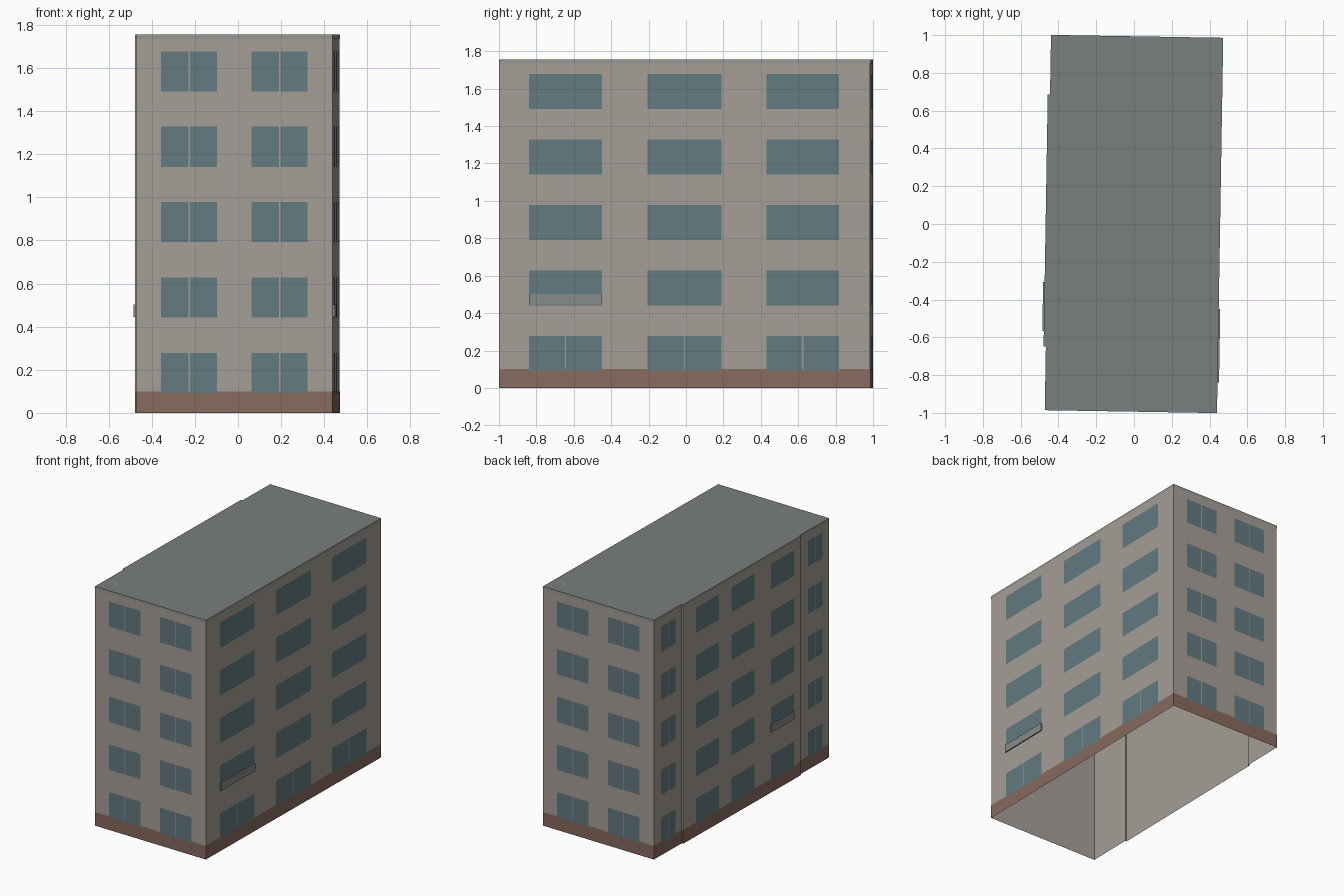
import bpy, math
from mathutils import Vector

if "Cube" in bpy.data.objects:
    bpy.data.objects.remove(bpy.data.objects["Cube"])

W, L, H = 0.455, 0.9925, 1.755        # half width, half length, height
STEP, Y0, Y1 = 0.012, -0.655, 0.678   # shallow projecting bay on the left side
TURN = math.radians(-0.95)            # whole block is slightly turned


def material(name, rgb):
    m = bpy.data.materials.new(name)
    m.diffuse_color = (*rgb, 1)
    m.use_nodes = True
    m.node_tree.nodes["Principled BSDF"].inputs["Base Color"].default_value = m.diffuse_color
    return m


WALL = material("wall", (0.38, 0.345, 0.31))
GLASS = material("glass", (0.125, 0.195, 0.22))
BRICK = material("brick", (0.24, 0.145, 0.11))
ROOF = material("roof", (0.19, 0.215, 0.21))
PANEL = material("panel", (0.24, 0.26, 0.25))
TRIM = material("trim", (0.31, 0.315, 0.29))


def make(name, verts, faces, mat):
    me = bpy.data.meshes.new(name)
    me.from_pydata(verts, [], faces)
    me.materials.append(mat)
    ob = bpy.data.objects.new(name, me)
    bpy.context.collection.objects.link(ob)
    ob.rotation_euler.z = TURN
    return ob


def footprint(o):
    w, l = W + o, L + o
    return [(w, -l), (w, l), (-w, l), (-w, Y1 + o), (-w - STEP, Y1 + o),
            (-w - STEP, Y0 - o), (-w, Y0 - o), (-w, -l)]


def ring(name, o, z0, z1, mat):
    p = footprint(o)
    n = len(p)
    verts = [(x, y, z) for z in (z0, z1) for x, y in p]
    faces = [(i, (i + 1) % n, n + (i + 1) % n, n + i) for i in range(n)]
    return make(name, verts, faces, mat)


# Open-bottomed shell, brick base, roof edge and flat roof
ring("walls", 0, 0, H, WALL)
ring("brick_base", 0.001, 0, 0.1, BRICK)
ring("roof_edge", 0.001, H - 0.02, H, TRIM)
make("roof", [(x, y, H) for x, y in footprint(0.001)], [tuple(range(8))], ROOF)

# Each side: (origin, direction along the wall seen left to right, outward normal)
SIDES = {
    "front": (Vector((0, -L, 0)), Vector((1, 0, 0)), Vector((0, -1, 0))),
    "back": (Vector((0, L, 0)), Vector((-1, 0, 0)), Vector((0, 1, 0))),
    "right": (Vector((W, 0, 0)), Vector((0, 1, 0)), Vector((1, 0, 0))),
    "left_ends": (Vector((-W, 0, 0)), Vector((0, -1, 0)), Vector((-1, 0, 0))),
    "left_bay": (Vector((-W - STEP, 0, 0)), Vector((0, -1, 0)), Vector((-1, 0, 0))),
}
PAIR = [(-0.34, -0.08), (0.08, 0.34)]
COLUMNS = {
    "front": PAIR,
    "back": PAIR,
    "right": [(-0.832, -0.442), (-0.197, 0.197), (0.437, 0.827)],
    "left_ends": [(-0.915, -0.75), (0.75, 0.915)],
    "left_bay": [(-0.536, -0.275), (-0.13, 0.13), (0.314, 0.575)],
}
GAP = 0.003   # half width of the bar between two panes


def windows(side):
    org, along, out = SIDES[side]
    verts, faces = [], []
    for floor in range(5):
        z0, z1 = 0.092 + 0.35 * floor, 0.278 + 0.35 * floor
        for a, b in COLUMNS[side]:
            c = (a + b) / 2
            split = side in ("front", "back", "left_ends") or (side == "right" and floor == 0)
            for u0, u1 in ([(a, c - GAP), (c + GAP, b)] if split else [(a, b)]):
                n = len(verts)
                for u, z in ((u0, z0), (u1, z0), (u1, z1), (u0, z1)):
                    verts.append(org + along * u + out * 0.002 + Vector((0, 0, z)))
                faces.append((n, n + 1, n + 2, n + 3))
    make(side + "_windows", verts, faces, GLASS)


def balcony(side, a, b):
    org, along, out = SIDES[side]
    verts = [org + along * u + out * d + Vector((0, 0, z))
             for d in (0, 0.009) for u, z in ((a, 0.445), (b, 0.445), (b, 0.502), (a, 0.502))]
    faces = [(4, 5, 6, 7)] + [(i, (i + 1) % 4, 4 + (i + 1) % 4, 4 + i) for i in range(4)]
    make(side + "_balcony_panel", verts, faces, PANEL)


for s in SIDES:
    windows(s)
# Shallow balcony panels on the second floor
balcony("right", -0.832, -0.442)
balcony("left_bay", 0.314, 0.575)
